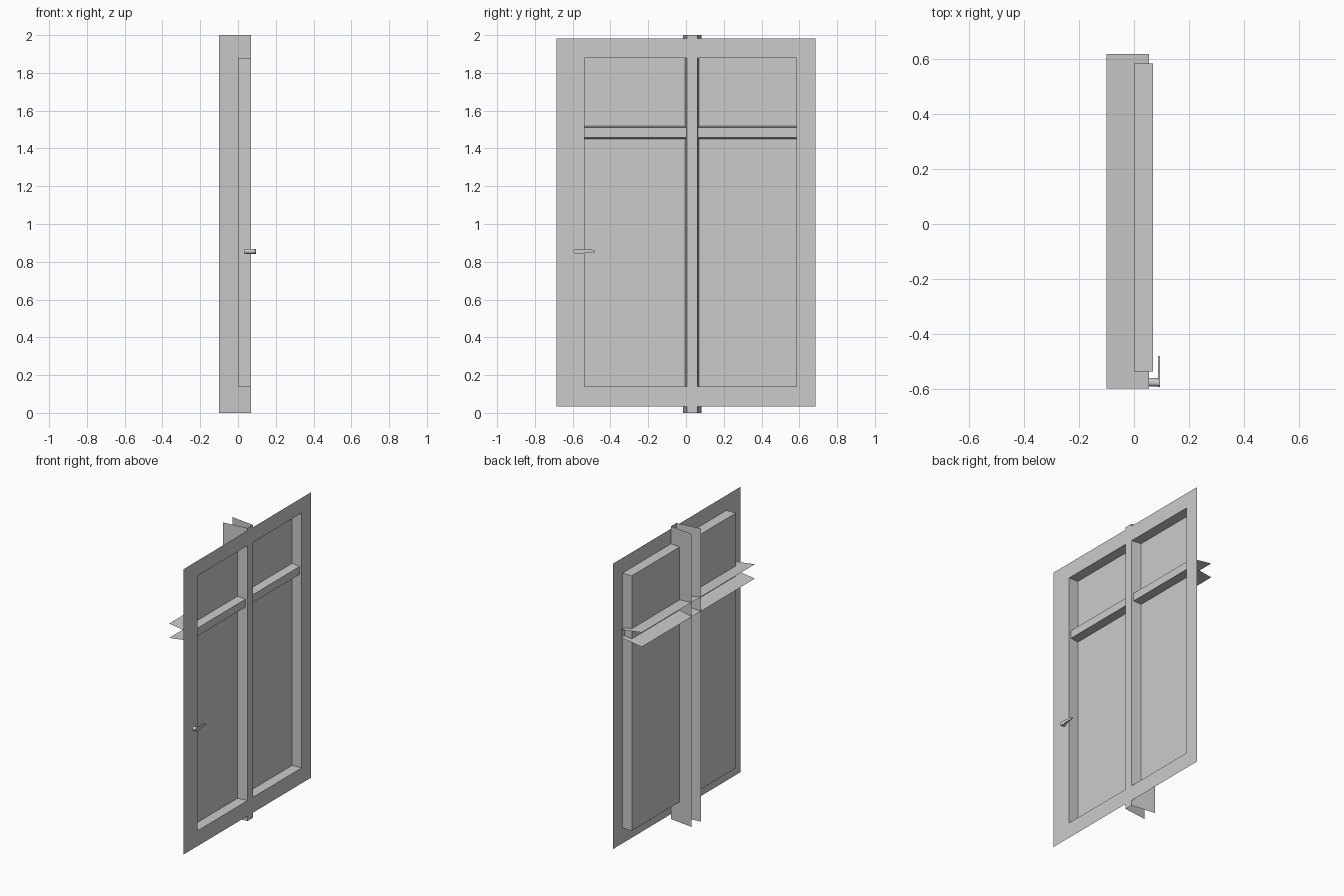
import bpy, bmesh, math

if "Cube" in bpy.data.objects:
    bpy.data.objects.remove(bpy.data.objects["Cube"])

FRONT = 0.07   # plane of the frame face


def make_object(name, bm):
    me = bpy.data.meshes.new(name)
    bm.to_mesh(me)
    bm.free()
    ob = bpy.data.objects.new(name, me)
    bpy.context.collection.objects.link(ob)
    return ob


def loft(name, rings, closed=True, cap_start=False, cap_end=False):
    """Join successive point rings with quads, optionally capping the ends."""
    bm = bmesh.new()
    vs = [[bm.verts.new(p) for p in r] for r in rings]
    n = len(rings[0])
    for a, b in zip(vs, vs[1:]):
        for i in range(n if closed else n - 1):
            j = (i + 1) % n
            bm.faces.new((a[i], a[j], b[j], b[i]))
    if cap_start:
        bm.faces.new(vs[0][::-1])
    if cap_end:
        bm.faces.new(vs[-1])
    bmesh.ops.recalc_face_normals(bm, faces=bm.faces)
    return make_object(name, bm)


def rect(x, y0, y1, z0, z1):
    return [(x, y0, z0), (x, y1, z0), (x, y1, z1), (x, y0, z1)]


# flat frame sheet with a recessed pane
pane = (-0.537, 0.585, 0.14, 1.88)
frame = loft("frame_and_pane", [rect(FRONT, -0.686, 0.686, 0.035, 1.983),
                                rect(FRONT, *pane), rect(0, *pane)], cap_end=True)
# front of the sheet faces +x
if frame.data.polygons[0].normal.x < 0:
    frame.data.flip_normals()


# flared glazing bars: open-backed trough sections
def trough(center, x_front, half_front, half_back):
    return [(-0.1, center - half_back), (x_front, center - half_front),
            (x_front, center + half_front), (-0.1, center + half_back)]


prof = trough(0.0325, FRONT, 0.028, 0.049)
loft("vertical_bar", [[(x, w, z) for x, w in prof] for z in (0, 2)], closed=False)
prof = trough(1.484, 0.055, 0.027, 0.049)
loft("horizontal_bar", [[(x, y, w) for x, w in prof] for y in (-0.60, 0.62)], closed=False)

# handle stem: short oval rod through the frame
HY, HZ = -0.577, 0.855
stem = [[(x, HY + 0.015 * math.cos(math.tau * i / 16), HZ + 0.0125 * math.sin(math.tau * i / 16))
         for i in range(16)] for x in (0.035, 0.095)]
loft("handle_stem", stem, cap_start=True, cap_end=True)

# handle lever: flat plate with a rounded head, narrowing to a rounded tip
upper = [(-0.595, 0.004), (-0.588, 0.011), (-0.577, 0.0125), (-0.562, 0.0125),
         (-0.545, 0.010), (-0.50, 0.009), (-0.488, 0.007), (-0.482, 0.003)]
outline = upper + [(y, -h) for y, h in reversed(upper)]
loft("handle_lever", [[(x, y, HZ + h) for y, h in outline] for x in (0.087, 0.0955)],
     cap_start=True, cap_end=True)
